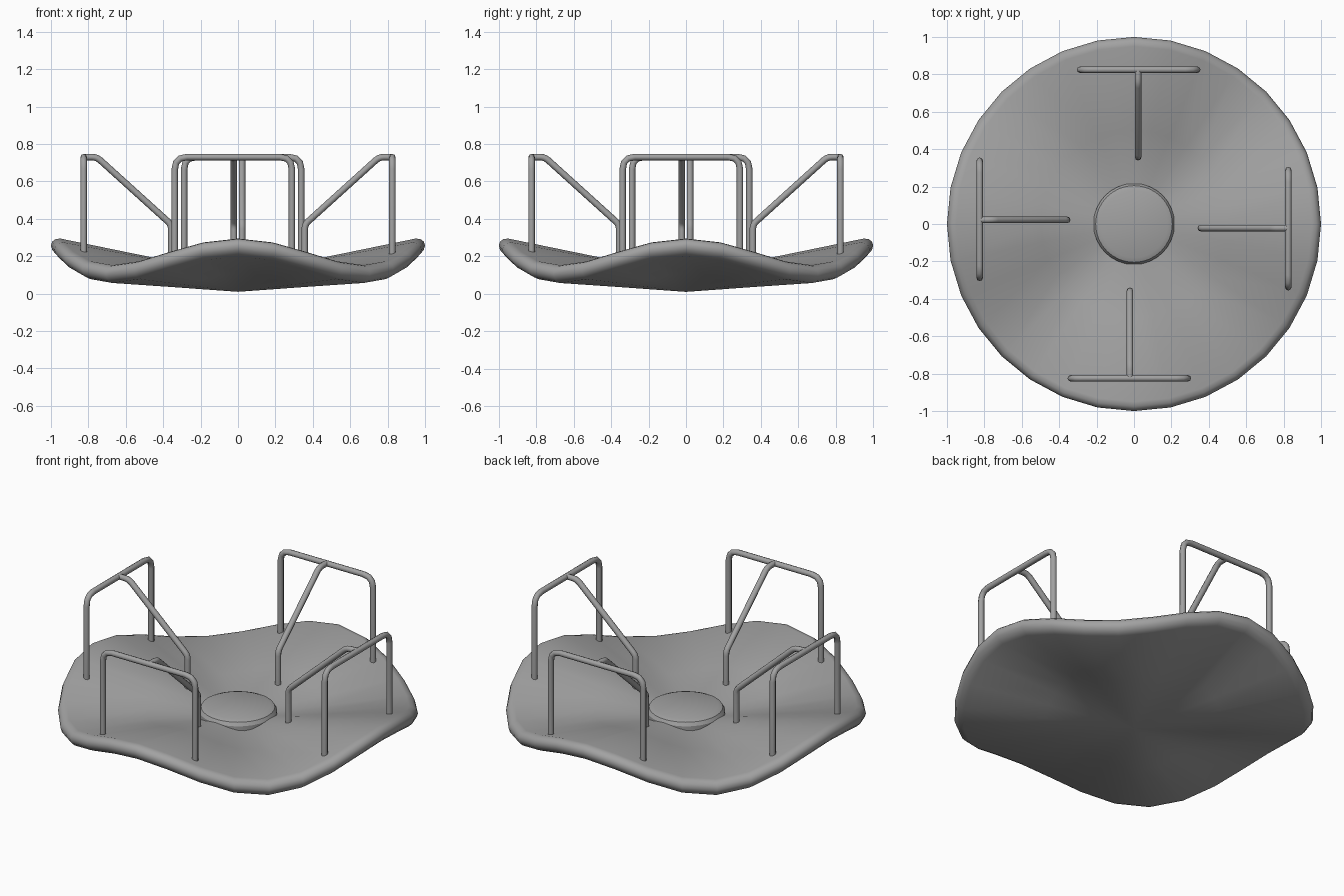
import bpy, bmesh
from math import cos, sin, pi, radians
from mathutils import Matrix, Vector

cube = bpy.data.objects.get("Cube")
if cube:
    bpy.data.objects.remove(cube)

# Single grey metal colour
metal = bpy.data.materials.new("grey metal")
metal.use_nodes = True
GREY = (0.36, 0.36, 0.36, 1)
metal.diffuse_color = GREY
metal.node_tree.nodes["Principled BSDF"].inputs["Base Color"].default_value = GREY


def finish(obj, angle):
    bpy.ops.object.select_all(action='DESELECT')
    obj.select_set(True)
    bpy.context.view_layer.objects.active = obj
    bpy.ops.object.shade_smooth_by_angle(angle=radians(angle))


def lathe(name, profile, height, sides, angle):
    """Rings through (radius, offset) pairs; height(r, a) lifts every ring."""
    bm = bmesh.new()
    rings = []
    for r, dz in profile:
        if r == 0:
            rings.append([bm.verts.new((0, 0, height(0, 0) + dz))] * sides)
            continue
        angles = [2 * pi * i / sides for i in range(sides)]
        rings.append([bm.verts.new((r * cos(a), r * sin(a), height(r, a) + dz)) for a in angles])
    for low, high in zip(rings, rings[1:]):
        for i in range(sides):
            j = (i + 1) % sides
            quad = [low[i], low[j], high[j], high[i]]
            bm.faces.new(list(dict.fromkeys(quad)))
    bmesh.ops.recalc_face_normals(bm, faces=bm.faces)
    mesh = bpy.data.meshes.new(name)
    bm.to_mesh(mesh)
    bm.free()
    mesh.materials.append(metal)
    obj = bpy.data.objects.new(name, mesh)
    bpy.context.collection.objects.link(obj)
    finish(obj, angle)


def wave(r, a):
    return 0.10 + r * (0.13 + 0.075 * cos(4 * a))


# Wavy platform with a rounded rim
rim = [(0.95, 0), (0.975, -0.008), (0.993, -0.025), (1.0, -0.048),
       (0.993, -0.07), (0.975, -0.087), (0.95, -0.095)]
lathe("platform", [(0, 0), (0.5, 0)] + rim + [(0.5, -0.092), (0, -0.09)], wave, 32, 60)

# Raised centre hub
lathe("hub", [(0, 0.17), (0.18, 0.17), (0.205, 0.16), (0.217, 0.14), (0.217, 0.09), (0, 0.09)],
      lambda r, a: 0, 32, 25)


def rounded(points, radius, steps=3):
    """Replace the inner corners of a path with short arcs."""
    pts = [Vector(p) for p in points]
    path = [pts[0]]
    for a, b, c in zip(pts, pts[1:], pts[2:]):
        start = b + (a - b).normalized() * radius
        end = b + (c - b).normalized() * radius
        for i in range(steps + 1):
            t = i / steps
            path.append(start.lerp(b, t).lerp(b.lerp(end, t), t))
    return path + [pts[-1]]


def tube(name, points, radius, turn):
    curve = bpy.data.curves.new(name, 'CURVE')
    curve.dimensions = '3D'
    curve.bevel_depth = 0.0175
    curve.bevel_resolution = 2
    curve.use_fill_caps = True
    path = rounded(points, radius)
    spline = curve.splines.new('POLY')
    spline.points.add(len(path) - 1)
    for point, co in zip(spline.points, path):
        point.co = (*(turn @ co), 1)
    curve.materials.append(metal)
    obj = bpy.data.objects.new(name, curve)
    bpy.context.collection.objects.link(obj)
    bpy.ops.object.select_all(action='DESELECT')
    obj.select_set(True)
    bpy.context.view_layer.objects.active = obj
    bpy.ops.object.convert(target='MESH')
    finish(bpy.context.object, 50)


# Four handrails, each with a sloping brace towards the hub
TOP, OUT, IN = 0.73, -0.825, -0.357
for k, side in enumerate(("front", "left", "back", "right")):
    turn = Matrix.Rotation(k * pi / 2, 3, 'Z')
    tube(side + "_handrail", [(-0.338, OUT, 0.18), (-0.338, OUT, TOP),
                              (0.288, OUT, TOP), (0.288, OUT, 0.18)], 0.065, turn)
    tube(side + "_brace", [(-0.022, OUT, TOP), (-0.022, -0.755, TOP),
                           (-0.022, IN, 0.37), (-0.022, IN, 0.13)], 0.025, turn)
